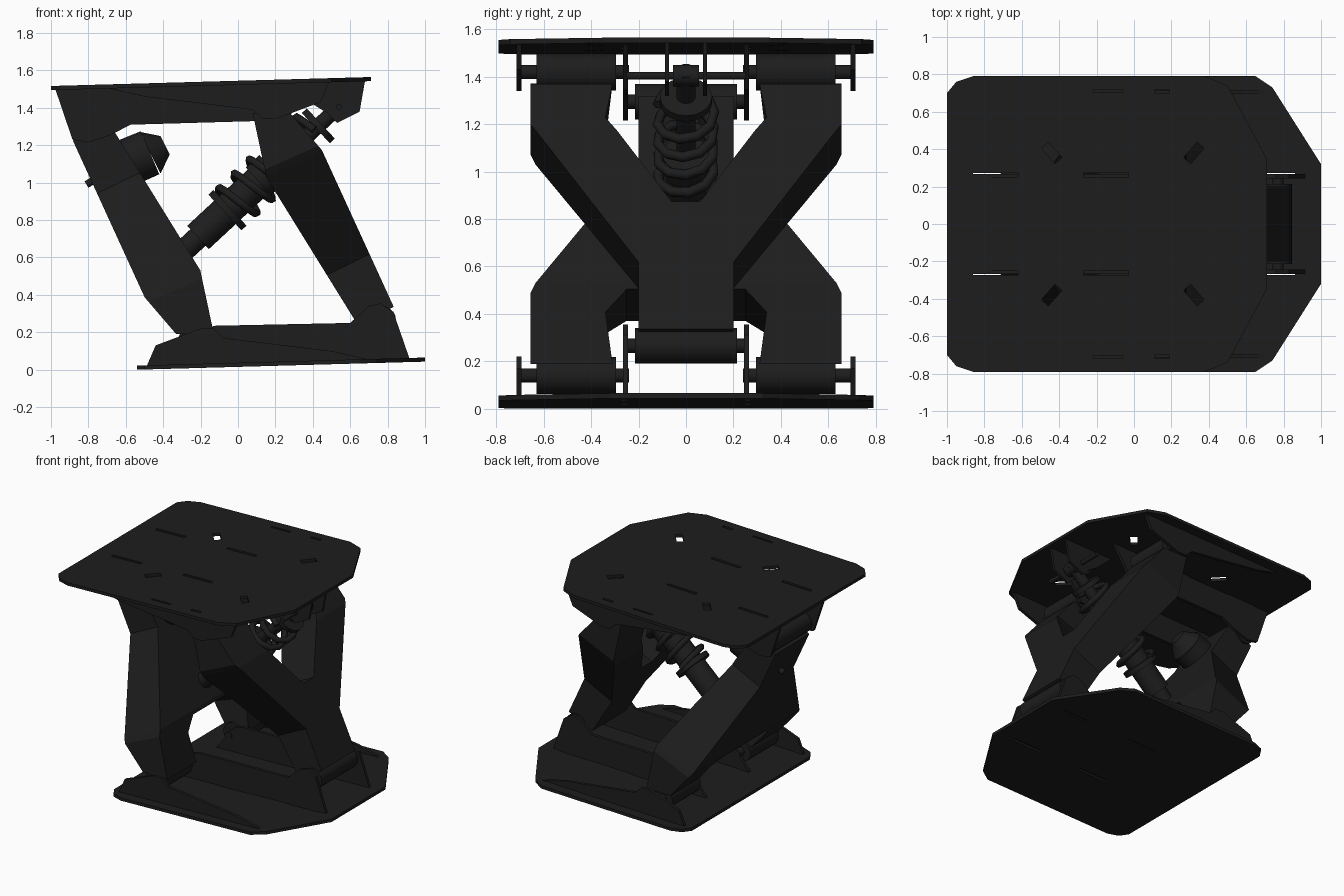
import bpy, bmesh, math
from mathutils import Vector

if "Cube" in bpy.data.objects:
    bpy.data.objects.remove(bpy.data.objects["Cube"])

dark = bpy.data.materials.new("charcoal black")
dark.diffuse_color = (0.0122, 0.0122, 0.0122, 1)
dark.use_nodes = True
dark.node_tree.nodes["Principled BSDF"].inputs["Base Color"].default_value = dark.diffuse_color
H = 1.56       # lower and upper halves are half-turn copies about (0, H/2)
SLOPE = 0.028  # slight tilt of both decks
SHIFT = 0.05   # the left arm sits slightly further out


def finish(bm, name, smooth=False):
    bmesh.ops.recalc_face_normals(bm, faces=bm.faces)
    me = bpy.data.meshes.new(name)
    bm.to_mesh(me)
    bm.free()
    me.materials.append(dark)
    ob = bpy.data.objects.new(name, me)
    bpy.context.collection.objects.link(ob)
    if smooth:
        for p in me.polygons:
            p.use_smooth = len(p.vertices) == 4
    return ob


def extrude(bm, depth):
    r = bmesh.ops.extrude_face_region(bm, geom=bm.faces[:])
    for v in r["geom"]:
        if isinstance(v, bmesh.types.BMVert):
            v.co.z = depth
    return bm


def prism(points, depth):
    """Extrude (a, b) outline along c from 0 to depth."""
    bm = bmesh.new()
    bm.faces.new([bm.verts.new((a, b, 0)) for a, b in points])
    return extrude(bm, depth)


def turn(bm, shift=0.0):
    for v in bm.verts:
        v.co = (-v.co.x - shift, v.co.y, H - v.co.z)


def side_plate(name, profile, y, thick=0.022, flip=False):
    """Upright plate with an (x, z) profile at depth y."""
    bm = prism(profile, thick)
    for v in bm.verts:
        x, z, c = v.co
        v.co = (x, y - thick / 2 + c, z)
    if flip:
        turn(bm)
    return finish(bm, name)


def rod(name, p, q, r1, r2=None, n=20):
    p, q = Vector(p), Vector(q)
    bm = bmesh.new()
    bmesh.ops.create_cone(bm, cap_ends=True, segments=n, radius1=r1,
                          radius2=r1 if r2 is None else r2, depth=(q - p).length)
    rot = (q - p).to_track_quat('Z', 'Y').to_matrix()
    for v in bm.verts:
        v.co = rot @ v.co + (p + q) / 2
    return finish(bm, name, True)


# Decks: filled outline with slot holes, then thickened and tilted
def deck(name, half, slots, flip):
    loops = [half + [(x, -y) for x, y in reversed(half)]]
    for x, y, l, w, a in slots:
        for s in (1, -1):
            ca, sa = math.cos(a * s), math.sin(a * s)
            corners = [(l / 2, w / 2), (-l / 2, w / 2), (-l / 2, -w / 2), (l / 2, -w / 2)]
            loops.append([(x + px * ca - py * sa, s * y + px * sa + py * ca)
                          for px, py in corners])
    bm = bmesh.new()
    for loop in loops:
        vs = [bm.verts.new((x, y, 0)) for x, y in loop]
        for i, v in enumerate(vs):
            bm.edges.new((v, vs[i - 1]))
    bmesh.ops.triangle_fill(bm, use_beauty=True, use_dissolve=False,
                            edges=bm.edges[:], normal=(0, 0, 1))
    extrude(bm, 0.022)
    for v in bm.verts:
        v.co.z += SLOPE * (v.co.x + 0.54)
    if flip:
        turn(bm)
    finish(bm, name)


tabs = [(0.74, 0.26, 0.24, 0.025, 0), (0.15, 0.26, 0.24, 0.025, 0)]
holes = [(0.44, 0.38, 0.11, 0.05, 0.85), (-0.32, 0.38, 0.11, 0.05, -0.85),
         (0.14, 0.71, 0.16, 0.015, 0), (-0.15, 0.71, 0.08, 0.02, 0)]
deck("bottom_deck", [(-0.54, 0.70), (-0.5, 0.76), (-0.42, 0.79), (0.65, 0.79),
                     (0.74, 0.73), (1.0, 0.32)], tabs, False)
deck("top_deck", [(-0.71, 0.35), (-0.5, 0.74), (-0.38, 0.79), (0.86, 0.79),
                  (0.95, 0.76), (1.0, 0.70)], tabs + holes, True)

# Deck brackets, below and (turned) above
lower = [(-0.36, 0.015), (-0.2, 0.22), (-0.12, 0.235), (0.6, 0.25), (0.7, 0.34),
         (0.76, 0.355), (0.83, 0.31), (0.92, 0.05)]
upper = [(-0.40, 0.015), (-0.27, 0.215), (-0.12, 0.23), (0.575, 0.25), (0.68, 0.305),
         (0.8, 0.345), (0.885, 0.33), (0.98, 0.05)]
outer = [(-0.49, 0.015), (-0.44, 0.13), (-0.2, 0.22), (-0.13, 0.22), (-0.08, 0.17),
         (0.5, 0.1), (0.72, 0.05)]
for flip, level, inner in ((False, "lower", lower), (True, "upper", upper)):
    for y, side in ((1, "back"), (-1, "front")):
        side_plate(f"{level}_{side}_inner_bracket", inner, 0.255 * y, flip=flip)
        side_plate(f"{level}_{side}_outer_bracket", outer, 0.705 * y, flip=flip)


# Forked arms: outline is (along arm, depth), thickness follows the arm
def arm(name, crotch, flip):
    half = [(1.25, 0.2), (0.94, 0.2), (0.3, 0.655), (0.08, 0.655), (0.08, 0.31)] + crotch
    bm = prism(half + [(s, -y) for s, y in reversed(half) if y > 0], 1)
    for cut in (0.33, 0.96):
        bmesh.ops.bisect_plane(bm, geom=bm.verts[:] + bm.edges[:] + bm.faces[:],
                               plane_co=(cut, 0, 0), plane_no=(1, 0, 0))
    for v in bm.verts:
        s, y, c = v.co
        k = min(1, (s - 0.08) / 0.25)
        if c > 0.5:
            t = 0.05 + 0.065 * k - 0.025 * max(0, s - 0.33)
        else:
            t = -0.13 - 0.085 * k + 0.1 * max(0, s - 0.33)
            s -= 0.09 * (1 - max(0, k))
        v.co = (0.2 + 0.44 * s + 0.9 * t, y, 1.42 - 0.9 * s + 0.44 * t)
    if flip:
        turn(bm, SHIFT)
    finish(bm, name)


arm("right_forked_arm", [(0.26, 0.34), (0.66, 0.06), (0.66, 0)], False)
arm("left_forked_arm", [(0.24, 0.34), (0.31, 0.25), (0.31, 0)], True)

# Pivot sleeves and pins
for flip, side in ((False, "right"), (True, "left")):
    def at(x, y, z):
        return (-x - SHIFT, y, H - z) if flip else (x, y, z)
    for s in (1, -1):
        rod(f"{side}_fork_sleeve", at(0.2, 0.295 * s, 1.42), at(0.2, 0.63 * s, 1.42), 0.078)
        rod(f"{side}_fork_pin", at(0.2, 0.24 * s, 1.42), at(0.2, 0.715 * s, 1.42), 0.03)
    rod(f"{side}_stem_sleeve", at(0.77, -0.215, 0.265), at(0.77, 0.215, 0.265), 0.075)
    rod(f"{side}_stem_pin", at(0.77, -0.265, 0.265), at(0.77, 0.265, 0.265), 0.03)

# Shock absorber along one sloping axis
A, B = Vector((-0.34, 0, 0.59)), Vector((0.56, 0, 1.425))
for name, a, b, r in (("shock_lower_neck", 0, 0.16, 0.06), ("shock_body", 0.14, 0.5, 0.085),
                      ("shock_spring_seat", 0.3, 0.33, 0.13), ("shock_rod", 0.45, 1, 0.04),
                      ("shock_collar", 0.5, 0.58, 0.1), ("shock_top_cap", 0.84, 0.87, 0.11)):
    rod(name, A.lerp(B, a), A.lerp(B, b), r)
rod("shock_top_eye", (0.54, -0.055, 1.405), (0.54, 0.055, 1.405), 0.045)
rod("shock_cross_pin", (0.54, -0.25, 1.405), (0.54, 0.25, 1.405), 0.016)
rod("shock_lower_eye", (-0.34, -0.1, 0.59), (-0.34, 0.1, 0.59), 0.06)

axis = (B - A).normalized()
u, w = Vector((0, 1, 0)), axis.cross(Vector((0, 1, 0)))
cu = bpy.data.curves.new("shock_spring", 'CURVE')
cu.dimensions = '3D'
cu.bevel_depth = 0.022
cu.bevel_resolution = 1
cu.use_fill_caps = True
sp = cu.splines.new('POLY')
N = 56
sp.points.add(N)
for i in range(N + 1):
    k = i / N
    g = k * 5.5 * math.tau
    p = A.lerp(B, 0.33 + 0.5 * k) + 0.12 * (u * math.cos(g) + w * math.sin(g))
    sp.points[i].co = (*p, 1)
cu.materials.append(dark)
bpy.context.collection.objects.link(bpy.data.objects.new("shock_spring", cu))

# Shock mount under the top deck
mount = [(0.27, 1.54), (0.4, 1.42), (0.48, 1.37), (0.53, 1.32), (0.65, 1.38), (0.68, 1.55)]
for y in (-0.08, 0.08):
    side_plate("shock_mount_plate", mount, y, 0.018)

# Rubber bump stop with its bolt on the left arm
rod("bump_stop_base", (-0.68, 0, 1.07), (-0.47, 0, 1.16), 0.13, 0.125)
rod("bump_stop_tip", (-0.47, 0, 1.16), (-0.39, 0, 1.2), 0.125, 0.055)
rod("bump_stop_bolt", (-0.81, 0, 0.99), (-0.66, 0, 1.08), 0.02)
